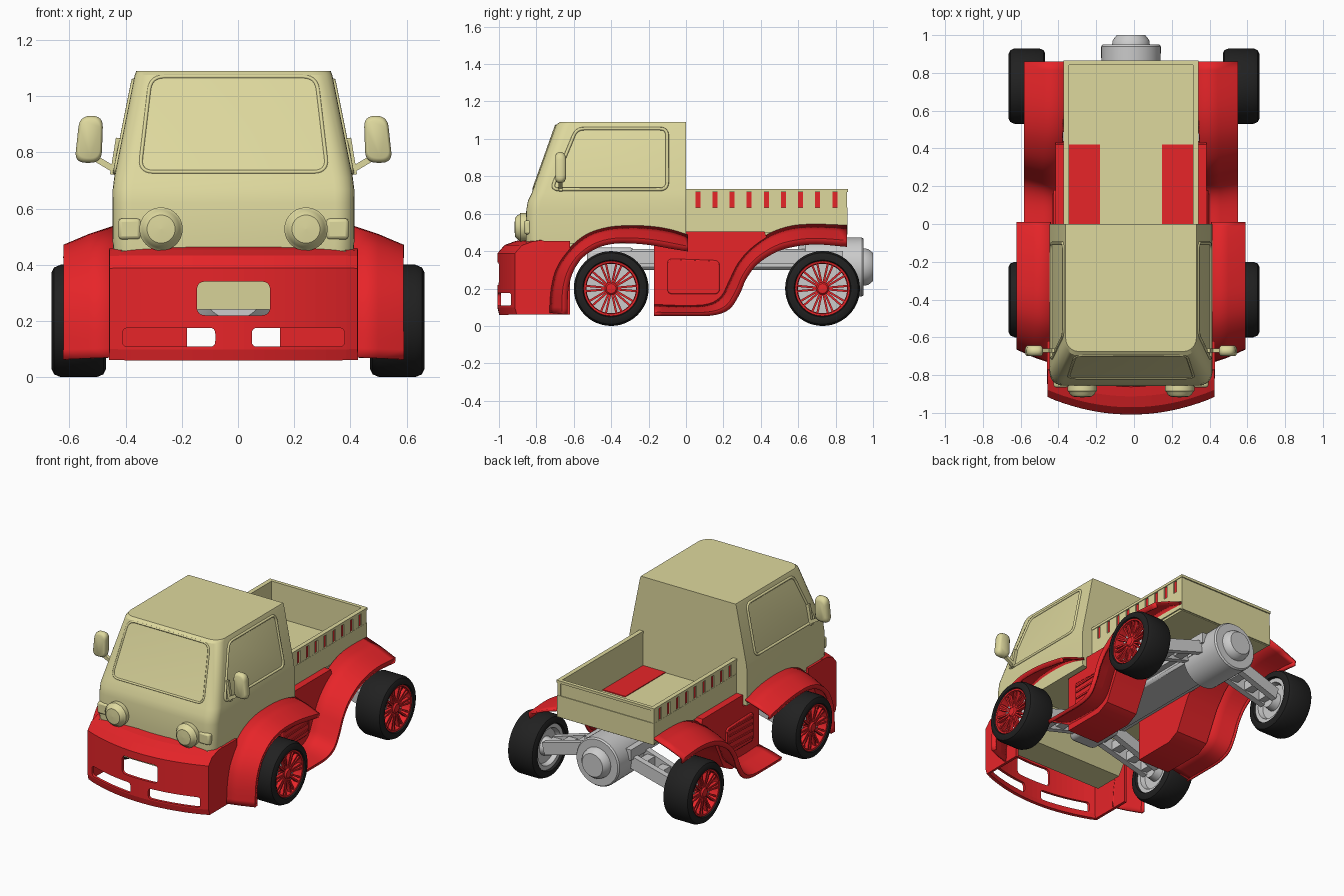
import bpy, bmesh
from math import sin, cos, pi, radians
from mathutils import Vector as V

if "Cube" in bpy.data.objects:
    bpy.data.objects.remove(bpy.data.objects["Cube"])

C = -0.016  # body centre line


def material(name, rgb):
    m = bpy.data.materials.new(name)
    m.diffuse_color = (*rgb, 1)
    m.use_nodes = True
    m.node_tree.nodes["Principled BSDF"].inputs["Base Color"].default_value = m.diffuse_color
    return m


BEIGE = material("cream_paint", (0.73, 0.69, 0.34))
RED = material("red_paint", (0.80, 0.018, 0.022))
BLACK = material("rubber", (0.015, 0.015, 0.015))


def make(name, verts, faces, mat=None, angle=35):
    bm = bmesh.new()
    vs = [bm.verts.new(v) for v in verts]
    for f in faces:
        bm.faces.new([vs[i] for i in f])
    bmesh.ops.remove_doubles(bm, verts=bm.verts, dist=1e-5)
    bmesh.ops.recalc_face_normals(bm, faces=bm.faces)
    me = bpy.data.meshes.new(name)
    bm.to_mesh(me)
    bm.free()
    if angle:
        me.shade_smooth()
        me.set_sharp_from_angle(angle=radians(angle))
    ob = bpy.data.objects.new(name, me)
    bpy.context.collection.objects.link(ob)
    if mat:
        me.materials.append(mat)
    return ob


def modifier(ob, kind, **props):
    m = ob.modifiers.new(kind.title(), kind)
    for k, v in props.items():
        setattr(m, k, v)
    return ob


def loft(name, rings, mat=None, loop=True, caps=True, torus=False, angle=35):
    n, k = len(rings[0]), len(rings)
    faces = [(i * n + j, i * n + (j + 1) % n, (i + 1) % k * n + (j + 1) % n, (i + 1) % k * n + j)
             for i in range(k if torus else k - 1) for j in range(n if loop else n - 1)]
    if caps and loop and not torus:
        faces += [tuple(range(n)), tuple(range((k - 1) * n, k * n))]
    return make(name, [p for r in rings for p in r], faces, mat, angle)


def prism(name, yz, x0, x1, mat=None):
    return loft(name, [[(x, y, z) for y, z in yz] for x in (x0, x1)], mat)


def lathe(name, prof, loc, axis, mat=None, n=40, torus=False):
    def pt(t, r, a):
        v = (t, r * cos(a), r * sin(a)) if axis == 'X' else (r * cos(a), t, r * sin(a))
        return V(loc) + V(v)
    return loft(name, [[pt(t, max(r, 1e-3), 2 * pi * j / n) for j in range(n)] for t, r in prof],
                mat, torus=torus)


def beams(name, segs, mat=None):
    """Straight bars: (start, end, width, height, up)."""
    verts, faces = [], []
    for p, q, w, h, up in segs:
        p, q, up = V(p), V(q), V(up)
        s = (q - p).cross(up).normalized()
        u = s.cross(q - p).normalized()
        b = len(verts)
        verts += [e + s * w / 2 * i + u * h / 2 * j for e in (p, q) for i, j in ((-1, -1), (1, -1), (1, 1), (-1, 1))]
        faces += [tuple(b + i for i in f) for f in
                  ((0, 1, 2, 3), (4, 5, 6, 7), (0, 1, 5, 4), (1, 2, 6, 5), (2, 3, 7, 6), (3, 0, 4, 7))]
    return make(name, verts, faces, mat)


def box(name, x0, x1, y0, y1, z0, z1, mat=None):
    return prism(name, [(y0, z0), (y1, z0), (y1, z1), (y0, z1)], x0, x1, mat)


def smooth_path(pts, n=4):
    pts = [V(p) for p in pts]
    q = [2 * pts[0] - pts[1]] + pts + [2 * pts[-1] - pts[-2]]
    out = []
    for a, b, c, d in zip(q, q[1:], q[2:], q[3:]):
        for t in (i / n for i in range(n)):
            out.append(.5 * (2 * b + (c - a) * t + (2 * a - 5 * b + 4 * c - d) * t * t + (3 * b - a - 3 * c + d) * t ** 3))
    return out + [pts[-1]]


def rounded(pts, r, n=6):
    pts, out = [V(p) for p in pts], []
    for i, p in enumerate(pts):
        a = p + (pts[i - 1] - p).normalized() * r
        b = p + (pts[(i + 1) % len(pts)] - p).normalized() * r
        out += [a * (1 - t) ** 2 + p * 2 * t * (1 - t) + b * t * t for t in (k / n for k in range(n + 1))]
    return out


def window_frame(name, corners, r, depth):
    cu = bpy.data.curves.new(name, 'CURVE')
    cu.dimensions, cu.bevel_depth, cu.bevel_resolution = '3D', depth, 1
    pts = rounded(corners, r)
    sp = cu.splines.new('POLY')
    sp.points.add(len(pts) - 1)
    for s, p in zip(sp.points, pts):
        s.co = (*p, 1)
    sp.use_cyclic_u = True
    cu.materials.append(BEIGE)
    bpy.context.collection.objects.link(bpy.data.objects.new(name, cu))


# Cab: stacked outlines with rounded front corners
def cab_ring(z, w, yf, r=0.07):
    half = [(w, 0)] + [(w - r + r * cos(a), yf + r - r * sin(a)) for a in (i * pi / 12 for i in range(7))]
    return [(C + x, y, z) for x, y in half] + [(C - x, y, z) for x, y in half[::-1]]


loft("cab", [cab_ring(*s) for s in ((.44, .428, -.855), (.5, .431, -.857), (.62, .431, -.854), (.67, .43, -.845),
                                    (.71, .425, -.825), (1.075, .352, -.695), (1.09, .346, -.675))], BEIGE, angle=30)
prism("cab_floor", [(-.855, .45), (-.84, .24), (-.64, .24), (-.5, .45)], C - .4, C + .4, BEIGE)


def front_y(z):
    return -.825 + (z - .71) * .13 / .365


def side_x(z):
    return .425 - (z - .71) * .073 / .365


window_frame("windshield_frame", [(C + x, front_y(z) + .002, z) for x, z in
                                  ((-.335, .73), (.335, .73), (.295, 1.07), (-.295, 1.07))], .05, .007)
for s, side in ((-1, "left"), (1, "right")):
    window_frame(side + "_window_frame", [(C + s * side_x(z), y, z) for y, z in
                                          ((-.72, .73), (-.1, .73), (-.1, 1.055), (-.585, 1.055))], .04, .009)
    # Headlights, turn lamps and mirrors
    lathe(side + "_headlight", [(-.8, .072), (-.862, .077), (-.885, .077), (-.893, .068), (-.9, .066), (-.914, .05), (-.918, 0)],
          (C + s * .258, 0, .527), 'Y', BEIGE)
    modifier(box(side + "_turn_lamp", C + s * .33, C + s * .41, -.865, -.78, .49, .565, BEIGE),
             'BEVEL', width=.012, segments=2)
    x = C + s * .51
    outline = rounded([(x + s * .008 - .048, .763), (x + s * .008 + .048, .763), (x - s * .004 + .042, .93), (x - s * .004 - .042, .93)], .04)
    loft(side + "_mirror", [[(x + (p.x - x) * f, y, .845 + (p.y - .845) * f) for p in outline]
                            for y, f in ((-.698, .8), (-.692, .92), (-.68, 1), (-.665, 1), (-.65, .9), (-.642, .7))], BEIGE, angle=50)
    beams(side + "_mirror_arm", [((C + s * .41, -.67, .73), (x, -.67, .79), .022, .022, (0, 1, 0)),
                                 ((C + s * .425, -.67, .72), (C + s * .404, -.67, .85), .03, .02, (0, 1, 0))], BEIGE)

# Bumper: bowed shell with cut openings
arc = [(.435 * t / 12, -1 + .09 * (t / 12) ** 2) for t in range(-12, 13)]
plan = [(-.435, -.62), (-.435, -.76)] + arc + [(.435, -.76), (.435, -.62)]
rows = [(.062, .01), (.1, 0), (.385, 0), (.425, .035), (.445, .09), (.455, .14)]
bumper = loft("front_bumper", [[(C + x, y if y > -.8 else y + d, z) for x, y in plan] for z, d in rows],
              RED, loop=False, angle=0)
modifier(bumper, 'SOLIDIFY', thickness=.018, offset=0)
for i, (x0, x1, z0, z1, r) in enumerate(((-.13, .13, .22, .34, .03), (-.395, -.065, .108, .175, .02), (.065, .395, .108, .175, .02))):
    shape = rounded([(C + x0, z0), (C + x1, z0), (C + x1, z1), (C + x0, z1)], r)
    cut = loft(f"opening_cutter_{i}", [[(x, y, z) for x, z in shape] for y in (-1.1, -.885)], angle=0)
    cut.hide_render = True
    cut.display_type = 'WIRE'
    modifier(bumper, 'BOOLEAN', object=cut, operation='DIFFERENCE', solver='EXACT')


# Fenders: sheets between an inner crest and a lower outer lip
def fender(name, s, inner, outer, xi, xo):
    a, c = smooth_path(inner), smooth_path(outer)
    k = len(a) - 1
    rings = []
    for i, (p, q) in enumerate(zip(a, c)):
        x = xi[0] + (xi[1] - xi[0]) * i / k
        e = p.lerp(q, .72)
        m = p.lerp(q, .32)
        rings.append([(C + s * u, v.x, v.y) for u, v in
                      ((x, p), ((x + xo) / 2, m), (xo, e), (xo - .006, q))])
    modifier(loft(name, rings, RED, loop=False, angle=40), 'SOLIDIFY', thickness=.014, offset=0)


front_in = [(-.73, .07), (-.72, .2), (-.69, .31), (-.62, .41), (-.53, .485), (-.42, .522), (-.3, .532), (-.18, .527), (-.08, .51), (.01, .482)]
front_out = [(-.635, .06), (-.63, .2), (-.6, .3), (-.55, .37), (-.47, .42), (-.38, .442), (-.28, .442), (-.18, .432), (-.09, .416), (.01, .4)]
rear_in = [(-.17, .11), (0, .105), (.12, .115), (.19, .16), (.23, .24), (.28, .34), (.35, .42), (.45, .49), (.56, .528), (.68, .538), (.86, .533)]
rear_out = [(-.17, .055), (0, .055), (.14, .058), (.23, .09), (.285, .17), (.32, .25), (.38, .33), (.48, .395), (.58, .425), (.7, .437), (.86, .424)]
pod = [(-.17, .06), (.12, .06), (.2, .1), (.25, .2), (.3, .3), (.37, .39), (.44, .45), (.42, .505), (0, .505), (0, .43), (-.17, .43)]
for s, side in ((-1, "left"), (1, "right")):
    fender(side + "_front_fender", s, front_in, front_out, (.425, .425), .6)
    fender(side + "_rear_fender", s, rear_in, rear_out, (.39, .35), .56)
    prism(side + "_side_pod", pod, C + s * .165, C + s * .4, RED)
    panel = [(y, z) for y, z in rounded([(-.1, .17), (.18, .17), (.18, .35), (-.1, .36)], .03)]
    modifier(prism(side + "_pod_panel", panel, C + s * .39, C + s * .41, RED), 'BEVEL', width=.006, segments=2)
    beams(side + "_pod_ribs", [((C + s * .41, -.08, z), (C + s * .41, .16, z + .008), .012, .012, (1, 0, 0))
                               for z in (.2, .245, .29, .33)], RED)
    # Bed sides with slotted rail
    x = C + s * .348
    box(side + "_bed_wall", x - s * .018, x - s * .006, 0, .86, .49, .725, BEIGE)
    box(side + "_bed_slot_backing", x - s * .008, x - s * .003, .03, .83, .632, .715, RED)
    box(side + "_bed_lower_rail", x - s * .01, x + s * .006, 0, .86, .5, .632, BEIGE)
    box(side + "_bed_top_rail", x - s * .02, x + s * .009, 0, .862, .715, .732, BEIGE)
    edges = [0] + [v for i in range(9) for v in (.05 + i * .0915, .077 + i * .0915)] + [.86]
    beams(side + "_bed_posts", [((x - s * .001, a, .674), (x - s * .001, b, .674), .012, .084, (0, 0, 1))
                                for a, b in zip(edges[::2], edges[1::2])], BEIGE)

# Bed floor and end walls
box("bed_floor", C - .345, C + .345, 0, .855, .485, .5, BEIGE)
box("bed_tailgate", C - .35, C + .35, .845, .858, .49, .72, BEIGE)
box("bed_tailgate_rim", C - .357, C + .357, .842, .866, .715, .732, BEIGE)
box("bed_tailgate_ledge", C - .354, C + .354, .85, .863, .49, .632, BEIGE)

# Wheels
for yw, end in ((-.4, "front"), (.73, "rear")):
    for s, side in ((-1, "left"), (1, "right")):
        n, loc = f"{end}_{side}_", (s * .567, yw, .2)
        lathe(n + "tire", [(s * t, r) for t, r in ((-.097, .15), (-.097, .172), (-.088, .19), (-.065, .2), (.065, .2), (.088, .19),
              (.097, .172), (.097, .152), (.085, .146), (-.085, .146))], loc, 'X', BLACK, 48, True)
        lathe(n + "rim", [(s * t, r) for t, r in ((-.02, .148), (.082, .15), (.09, .146), (.088, .136), (.07, .132), (-.02, .132))],
              loc, 'X', RED, 48, True)
        lathe(n + "hub_drum", [(s * t, r) for t, r in ((-.08, .147), (-.08, .12), (-.05, .11), (-.05, .06), (-.1, .05), (-.1, 0))][::-1]
              + [(s * .03, .147), (s * .03, 0)], loc, 'X')
        lathe(n + "hub_cap", [(s * t, r) for t, r in ((.02, .034), (.075, .034), (.084, .026), (.086, 0))], loc, 'X', RED, 24)
        spokes = []
        for k in range(20):
            a = 2 * pi * (k // 2) / 10
            d = -1 if k % 2 else 1
            h, t = a + d * .16, a + d * .105
            x = loc[0] + s * .062
            spokes.append(((x, yw + .028 * cos(h), .2 + .028 * sin(h)), (x + s * .01, yw + .138 * cos(t), .2 + .138 * sin(t)),
                           .011, .022, (1, 0, 0)))
        beams(n + "spokes", spokes, RED)
        # Ladder-shaped suspension arm with wide tie plates
        lo, hi = V((s * .07, yw, .335)), V((s * .48, yw, .215))
        arm = [(lo + V((0, o, 0)), hi + V((0, o * .75, 0)), .04, .08, (0, 0, 1)) for o in (-.07, .07)]
        arm += [(lo.lerp(hi, f) - V((0, .07, 0)), lo.lerp(hi, f) + V((0, .07, 0)), .06, .06, (0, 0, 1)) for f in (.1, .38, .66, .93)]
        beams(n + "suspension_arm", arm)

# Chassis spine, gearbox and rear motor
modifier(box("chassis_spine", C - .13, C + .13, -.3, .7, .3, .41), 'BEVEL', width=.015, segments=1)
modifier(box("front_gearbox", C - .1, C + .1, -.53, -.27, .26, .42), 'BEVEL', width=.03, segments=2)
beams("chassis_rails", [((C + s * .15, -.35, .365), (C + s * .15, .84, .365), .04, .07, (0, 0, 1)) for s in (-1, 1)])
lathe("rear_motor", [(.6, .11), (.64, .155), (.94, .158), (.95, .15), (.95, .1), (.975, .096), (1.0, .075), (1.0, 0)],
      (C, 0, .315), 'Y', n=48)
